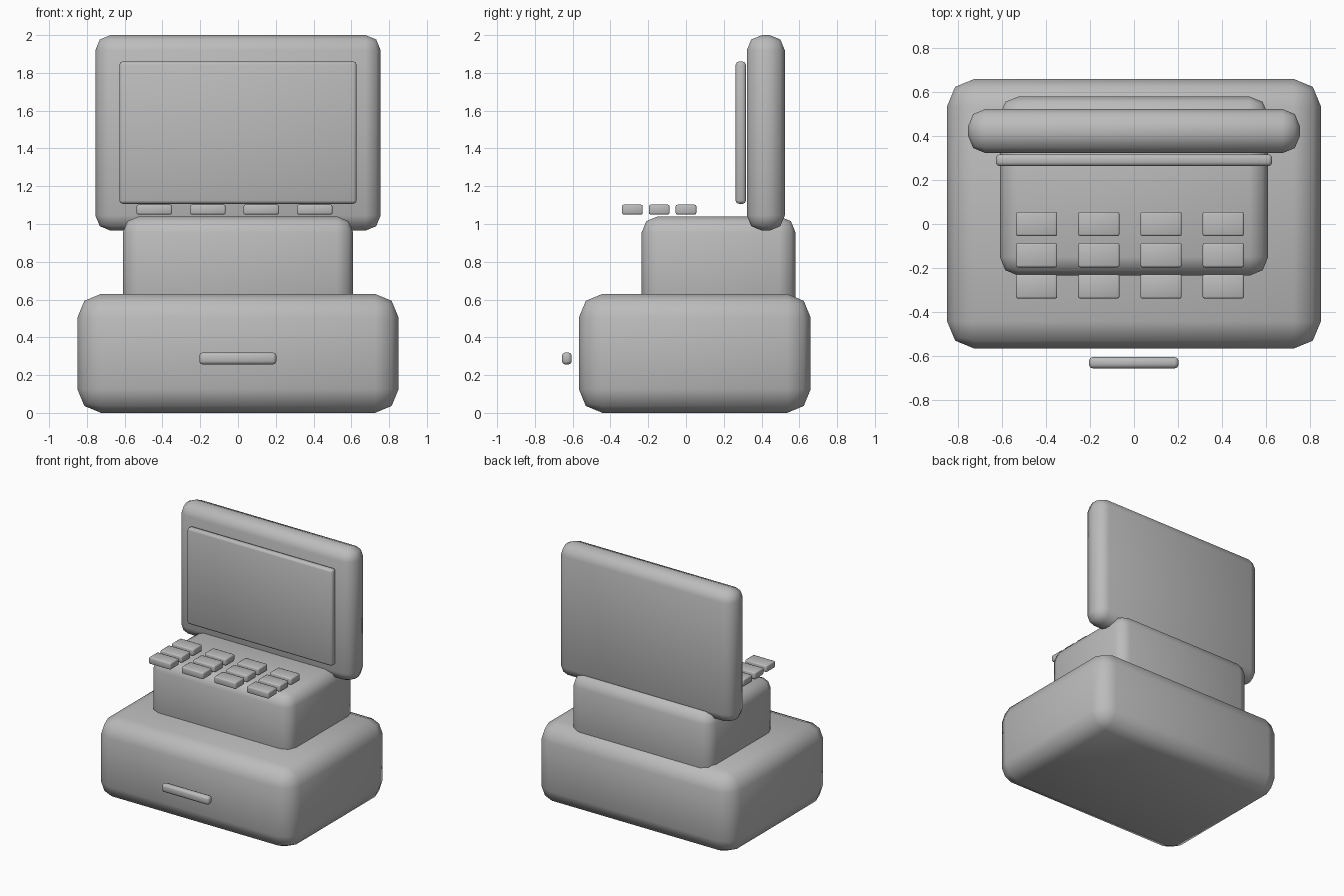
import bpy

cube = bpy.data.objects.get("Cube")
if cube:
    bpy.data.objects.remove(cube, do_unlink=True)

grey = bpy.data.materials.new("plain_grey")
grey.use_nodes = True
GREY = (0.5, 0.5, 0.5, 1)
grey.diffuse_color = GREY
grey.node_tree.nodes["Principled BSDF"].inputs["Base Color"].default_value = GREY


def rounded_box(name, low, high, bevel):
    """Smooth box between two corners with two-step rounded edges."""
    center = [(a + b) / 2 for a, b in zip(low, high)]
    bpy.ops.mesh.primitive_cube_add(size=1, location=center)
    box = bpy.context.object
    box.name = name
    box.scale = [b - a for a, b in zip(low, high)]
    bpy.ops.object.transform_apply(location=False, rotation=False, scale=True)
    mod = box.modifiers.new("rounding", "BEVEL")
    mod.width = bevel
    mod.segments = 2
    box.data.materials.append(grey)
    bpy.ops.object.shade_smooth()
    return box


# Body: drawer base and stepped upper housing
rounded_box("drawer_base", (-0.85, -0.567, 0), (0.85, 0.66, 0.63), 0.125)
rounded_box("upper_housing", (-0.61, -0.235, 0.47), (0.61, 0.58, 1.04), 0.085)

# Display
rounded_box("display_case", (-0.755, 0.322, 0.965), (0.755, 0.523, 2.0), 0.08)
rounded_box("display_screen", (-0.628, 0.263, 1.107), (0.628, 0.317, 1.86), 0.017)

# Drawer handle
rounded_box("drawer_handle", (-0.205, -0.657, 0.256), (0.203, -0.605, 0.32), 0.018)

# Keypad: three rows of four keys
for row in range(3):
    for col in range(4):
        x = -0.443 + col * 0.283
        y = -row * 0.142
        rounded_box(f"key_{row + 1}_{col + 1}",
                    (x - 0.094, y - 0.055, 1.05), (x + 0.094, y + 0.055, 1.102), 0.009)
